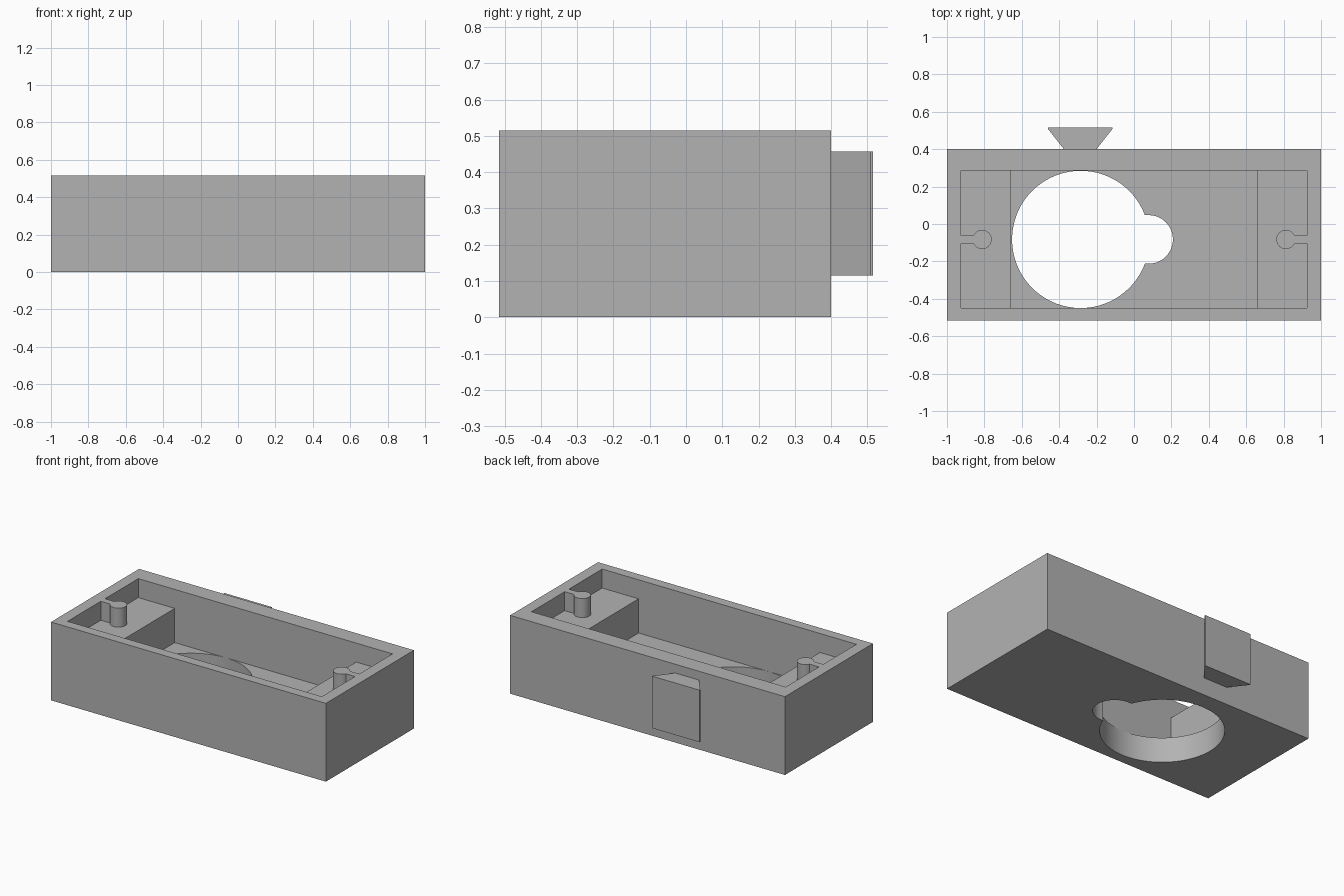
import bpy, bmesh, math

if "Cube" in bpy.data.objects:
    bpy.data.objects.remove(bpy.data.objects["Cube"])

grey = bpy.data.materials.new("plain_grey")
grey.diffuse_color = (0.45, 0.45, 0.45, 1)
grey.use_nodes = True
grey.node_tree.nodes["Principled BSDF"].inputs["Base Color"].default_value = grey.diffuse_color

MID_Y = -0.0825          # centre line of the cavity
TOP, SHELF, FLOOR = 0.515, 0.39, 0.165


def prism(name, outline, z0, z1):
    """Extrude a closed counter-clockwise outline from z0 to z1."""
    bm = bmesh.new()
    face = bm.faces.new([bm.verts.new((x, y, z0)) for x, y in outline])
    ext = bmesh.ops.extrude_face_region(bm, geom=[face])
    for v in ext["geom"]:
        if isinstance(v, bmesh.types.BMVert):
            v.co.z = z1
    bmesh.ops.recalc_face_normals(bm, faces=bm.faces)
    mesh = bpy.data.meshes.new(name)
    bm.to_mesh(mesh)
    bm.free()
    mesh.materials.append(grey)
    obj = bpy.data.objects.new(name, mesh)
    bpy.context.collection.objects.link(obj)
    return obj


def rect(x0, x1, y0, y1):
    return [(x0, y0), (x1, y0), (x1, y1), (x0, y1)]


def arc(cx, cy, r, a0, a1, n):
    return [(cx + r * math.cos(a0 + (a1 - a0) * i / n),
             cy + r * math.sin(a0 + (a1 - a0) * i / n)) for i in range(n + 1)]


def activate(obj):
    bpy.ops.object.select_all(action='DESELECT')
    obj.select_set(True)
    bpy.context.view_layer.objects.active = obj


def cut(target, cutter):
    mod = target.modifiers.new("cut", 'BOOLEAN')
    mod.operation, mod.solver, mod.object = 'DIFFERENCE', 'EXACT', cutter
    activate(target)
    bpy.ops.object.modifier_apply(modifier=mod.name)
    bpy.data.objects.remove(cutter)


# Case body
case = prism("case", rect(-1, 1, -0.515, 0.40), 0, TOP)

# Upper cavity, its outline running around a ribbed screw post at each end
WALL_X, POST_X, POST_R, RIB = 0.925, 0.812, 0.051, 0.022
a = math.asin(RIB / POST_R)
post = arc(POST_X, MID_Y, POST_R, -a, a - 2 * math.pi, 32)
half = ([(WALL_X, MID_Y - 0.3675), (WALL_X, MID_Y - RIB)] + post +
        [(WALL_X, MID_Y + RIB), (WALL_X, MID_Y + 0.3675)])
outline = half + [(-x, 2 * MID_Y - y) for x, y in half]
cut(case, prism("cavity_cutter", outline, SHELF, 0.7))

# Deep well between the two end shelves
cut(case, prism("well_cutter", rect(-0.66, 0.66, MID_Y - 0.3675, MID_Y + 0.3675), FLOOR, 0.45))

# Keyhole opening through the floor
R, SLOT = 0.367, 0.13
b = math.asin(SLOT / R)
keyhole = (arc(-0.285, MID_Y, R, b, 2 * math.pi - b, 64) +
           arc(0.078, MID_Y, SLOT, -math.pi / 2, math.pi / 2, 24))
cut(case, prism("keyhole_cutter", keyhole, -0.1, 0.3))

activate(case)
bpy.ops.object.shade_smooth_by_angle(angle=math.radians(30))

# Dovetail mounting rail on the back
cx = -0.2875
prism("dovetail_rail", [(cx + 0.087, 0.40), (cx + 0.173, 0.509), (cx + 0.173, 0.515),
                        (cx - 0.173, 0.515), (cx - 0.173, 0.509), (cx - 0.087, 0.40)],
      0.115, 0.457)
